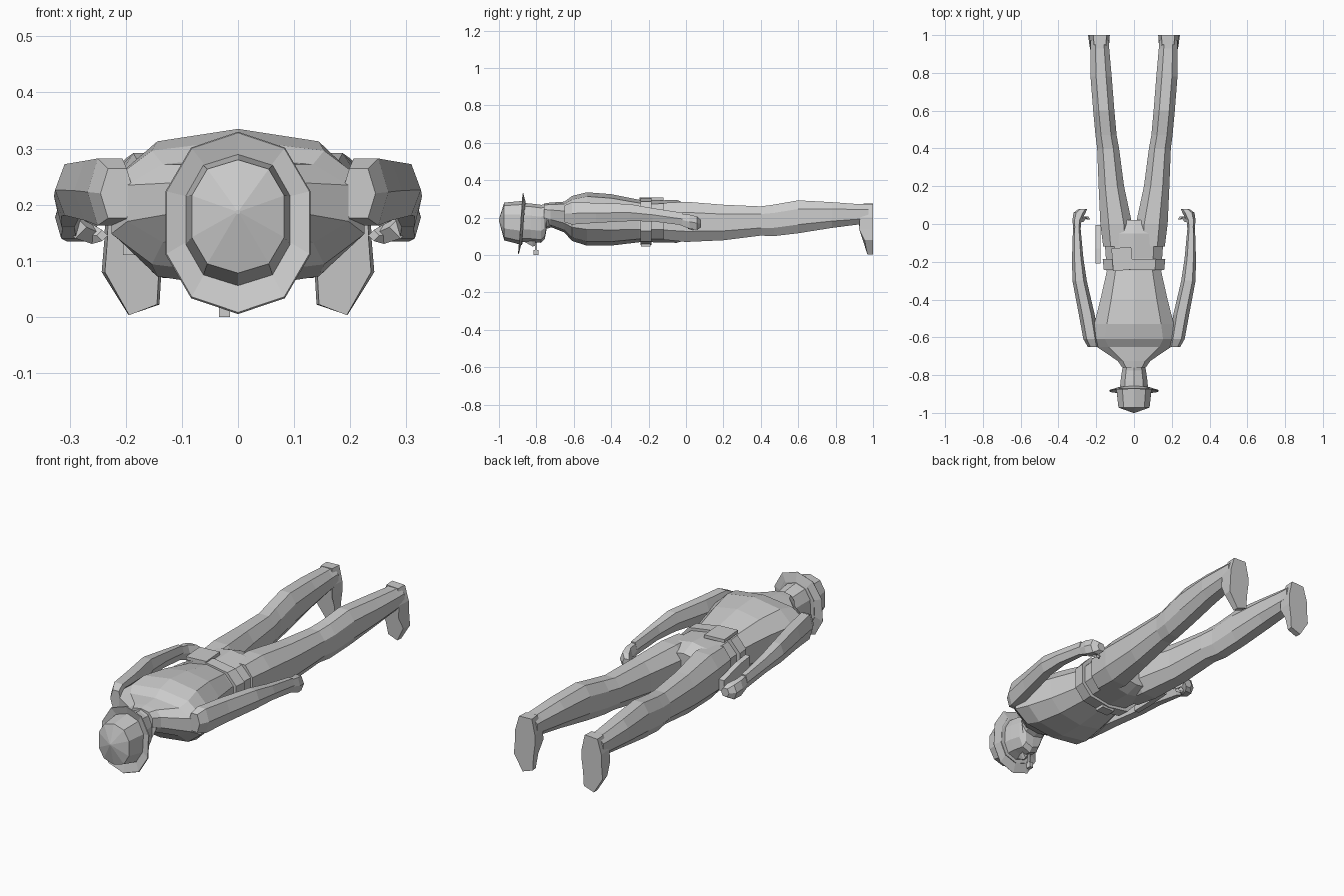
import bpy, bmesh
from math import sin, cos, pi, copysign
from mathutils import Matrix


def finish(name, bm, mirror=False):
    bmesh.ops.recalc_face_normals(bm, faces=bm.faces[:])
    me = bpy.data.meshes.new(name)
    bm.to_mesh(me)
    bm.free()
    ob = bpy.data.objects.new(name, me)
    bpy.context.collection.objects.link(ob)
    if mirror:
        m = ob.modifiers.new("mirror", 'MIRROR')
        m.use_axis[0] = True
    return ob


def section(y, cx, rx, z0, z1, n, p=1.0, tilt=0.0, half=False):
    """Rounded cross-section at y; p < 1 is squarer, tilt leans it along y."""
    pts = []
    for i in range(n):
        a = 2 * pi * (i + (0.5 if half else 0)) / n
        s, c = sin(a), cos(a)
        pts.append((cx + rx * copysign(abs(s) ** p, s), y + tilt * c,
                    (z0 + z1) / 2 + (z1 - z0) / 2 * copysign(abs(c) ** p, c)))
    return pts


def loft(name, rings, mirror=False, caps=True):
    bm = bmesh.new()
    vs = [[bm.verts.new(p) for p in r] for r in rings]
    for a, b in zip(vs, vs[1:]):
        n = len(a)
        for i in range(n):
            bm.faces.new((a[i], a[(i + 1) % n], b[(i + 1) % n], b[i]))
    if caps:
        bm.faces.new(vs[0])
        bm.faces.new(vs[-1])
    return finish(name, bm, mirror)


def box(name, lo, hi, rot=0.0, axis='Z'):
    bm = bmesh.new()
    size = [h - l for l, h in zip(lo, hi)]
    mid = [(h + l) / 2 for l, h in zip(lo, hi)]
    mat = Matrix.Translation(mid) @ Matrix.Rotation(rot, 4, axis) @ Matrix.Diagonal((*size, 1))
    bmesh.ops.create_cube(bm, size=1, matrix=mat)
    return finish(name, bm)


# Torso, shoulders to hips: (y, half width, low z, high z)
body = [(-0.76, .065, .17, .275), (-0.725, .09, .15, .28), (-0.65, .205, .12, .285),
        (-0.61, .235, .075, .315), (-0.53, .22, .05, .335), (-0.40, .185, .05, .325),
        (-0.25, .15, .068, .295), (-0.18, .155, .068, .29), (-0.05, .165, .065, .295),
        (0.02, .12, .085, .265)]
loft("torso", [section(y, 0, w, a, b, 10, .8) for y, w, a, b in body])

# Legs: (y, centre x, half width, low z, high z)
leg = [(-0.12, .088, .08, .075, .285), (0.0, .094, .09, .062, .292), (0.2, .12, .072, .072, .275),
       (0.4, .137, .062, .098, .265), (0.47, .148, .06, .095, .275), (0.6, .16, .06, .11, .298),
       (0.78, .174, .06, .14, .287), (0.93, .181, .053, .16, .275), (0.975, .181, .052, .16, .275)]
loft("leg", [section(y, c, w, a, b, 8, .85, half=True) for y, c, w, a, b in leg], True)

# Feet: sole outline in x, z and the height of the upper above it
sole = [(.145, .275, .05), (.215, .272, .05), (.236, .2, .07), (.238, .14, .075),
        (.243, .08, .045), (.195, .003, .03), (.14, .022, .03), (.136, .09, .045),
        (.128, .15, .075), (.128, .2, .07)]
loft("foot", [[(x, 1.0, z) for x, z, h in sole],
              [(.184 + (x - .184) * .9, 1.0 - h, z) for x, z, h in sole]], True)

# Arms
arm = [(-0.65, .215, .03, .17, .27), (-0.61, .228, .04, .155, .29), (-0.48, .25, .042, .165, .285),
       (-0.30, .288, .038, .175, .278), (-0.18, .298, .03, .175, .255), (-0.02, .303, .02, .155, .23)]
loft("arm", [section(y, c, w, a, b, 6, .85, half=True) for y, c, w, a, b in arm], True)

# Hands, fingers curled inward
hand = [(-0.03, .302, .019, .155, .225), (0.02, .302, .024, .135, .22),
        (0.06, .288, .032, .13, .21), (0.08, .27, .022, .145, .19)]
loft("hand", [section(y, c, w, a, b, 6, .85, half=True) for y, c, w, a, b in hand], True)
loft("thumb", [section(y, c, w, a, b, 4) for y, c, w, a, b in
               [(0.01, .29, .02, .14, .18), (0.04, .26, .018, .13, .165), (0.025, .242, .01, .135, .155)]], True)

# Head with neck and jaw
head = [(-0.68, .07, .16, .27), (-0.745, .075, .14, .275), (-0.755, .06, .085, .27),
        (-0.775, .066, .065, .268), (-0.83, .074, .07, .275), (-0.89, .08, .07, .28)]
loft("head", [section(y, 0, w, a, b, 10, .85) for y, w, a, b in head])
loft("nose", [section(y, 0, w, a, b, 4) for y, w, a, b in
              [(-0.805, .018, .05, .1), (-0.82, .016, .045, .1), (-0.86, .006, .068, .1)]])

# Hat: brim, crown sides, shallow dome
loft("hat_brim", [section(-0.868, 0, .09, .065, .285, 10, .9, .01),
                  section(-0.882, 0, .135, .005, .33, 10, .9, .012),
                  section(-0.886, 0, .133, .008, .328, 10, .9, .012),
                  section(-0.874, 0, .09, .065, .285, 10, .9, .01)], caps=False)
loft("hat_crown", [section(-0.868, 0, .098, .053, .29, 10, .85, .008),
                   section(-0.972, 0, .086, .078, .28, 10, .85),
                   section(-1.0, 0, .004, .183, .191, 10)])

# Smoking pipe: stem and bowl
box("pipe_stem", (-.025, -.806, .02), (-.015, -.796, .085))
box("pipe_bowl", (-.034, -.815, 0), (-.014, -.788, .026))

# Belt, buckle, back pouch and holster
loft("belt", [section(y, 0, w, .054, .303, 10, .75) for y, w in [(-.243, .166), (-.185, .172)]])
box("buckle", (-.035, -.24, .045), (.035, -.19, .07))
box("back_pouch", (-.115, -.245, .292), (-.01, -.125, .308), .08)
loft("holster", [[(x, y, z) for x, z in [(-.205, a), (-.205, b), (-.178, b), (-.178, a)]]
                 for y, a, b in [(-.21, .11, .22), (-.13, .11, .21), (-.005, .12, .175)]])
